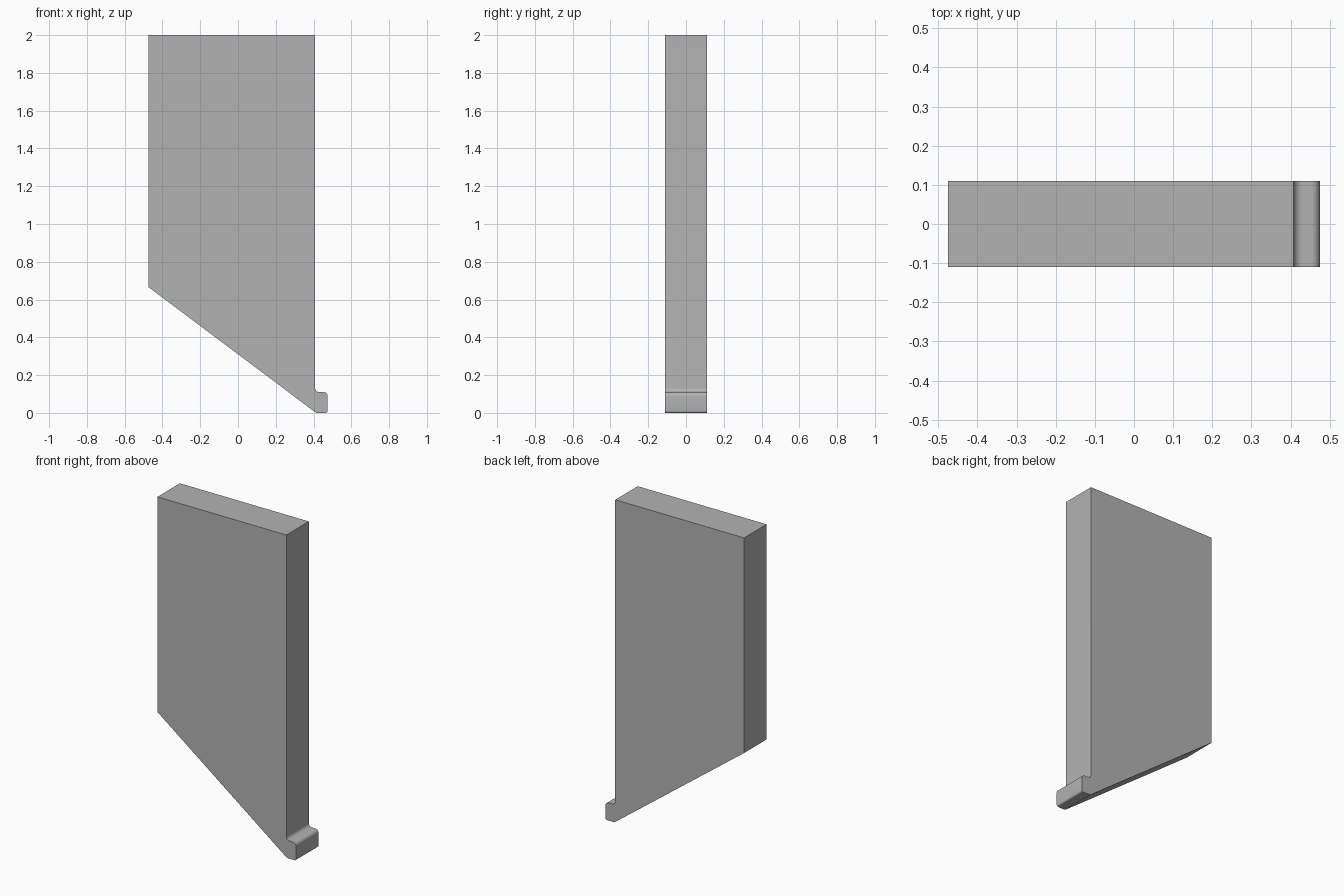
import bpy, bmesh
from math import cos, sin, radians

cube = bpy.data.objects.get("Cube")
if cube:
    bpy.data.objects.remove(cube)

HALF_DEPTH = 0.11


def arc(cx, cz, r, start, end, steps=8):
    """Points of a circular corner, angles in degrees."""
    angles = [radians(start + (end - start) * i / steps) for i in range(steps + 1)]
    return [(cx + r * cos(a), cz + r * sin(a)) for a in angles]


# Flat colour
grey = bpy.data.materials.new("plain grey")
grey.use_nodes = True
colour = (0.45, 0.45, 0.45, 1)
grey.diffuse_color = colour
grey.node_tree.nodes["Principled BSDF"].inputs["Base Color"].default_value = colour

# Outline: slanted foot, small rounded lip, tall straight blade
outline = [(-0.475, 2), (-0.475, 0.667), (0.408, 0.004)]
outline += [(0.415, 0)]
outline += arc(0.465, 0.01, 0.01, -90, 0, 4)
outline += arc(0.453, 0.088, 0.022, 0, 90)
outline += arc(0.43, 0.132, 0.022, 270, 180)
outline += [(0.408, 2)]

# Extrude the outline through the depth
bm = bmesh.new()
face = bm.faces.new([bm.verts.new((x, -HALF_DEPTH, z)) for x, z in outline])
grown = bmesh.ops.extrude_face_region(bm, geom=[face], use_keep_orig=True)
moved = [v for v in grown["geom"] if isinstance(v, bmesh.types.BMVert)]
bmesh.ops.translate(bm, verts=moved, vec=(0, 2 * HALF_DEPTH, 0))
bmesh.ops.recalc_face_normals(bm, faces=bm.faces)
mesh = bpy.data.meshes.new("lipped_blade")
bm.to_mesh(mesh)
bm.free()

blade = bpy.data.objects.new("lipped_blade", mesh)
bpy.context.collection.objects.link(blade)
mesh.materials.append(grey)

# Smooth corners, sharp edges
bpy.ops.object.select_all(action="DESELECT")
blade.select_set(True)
bpy.context.view_layer.objects.active = blade
bpy.ops.object.shade_smooth_by_angle(angle=radians(30))
